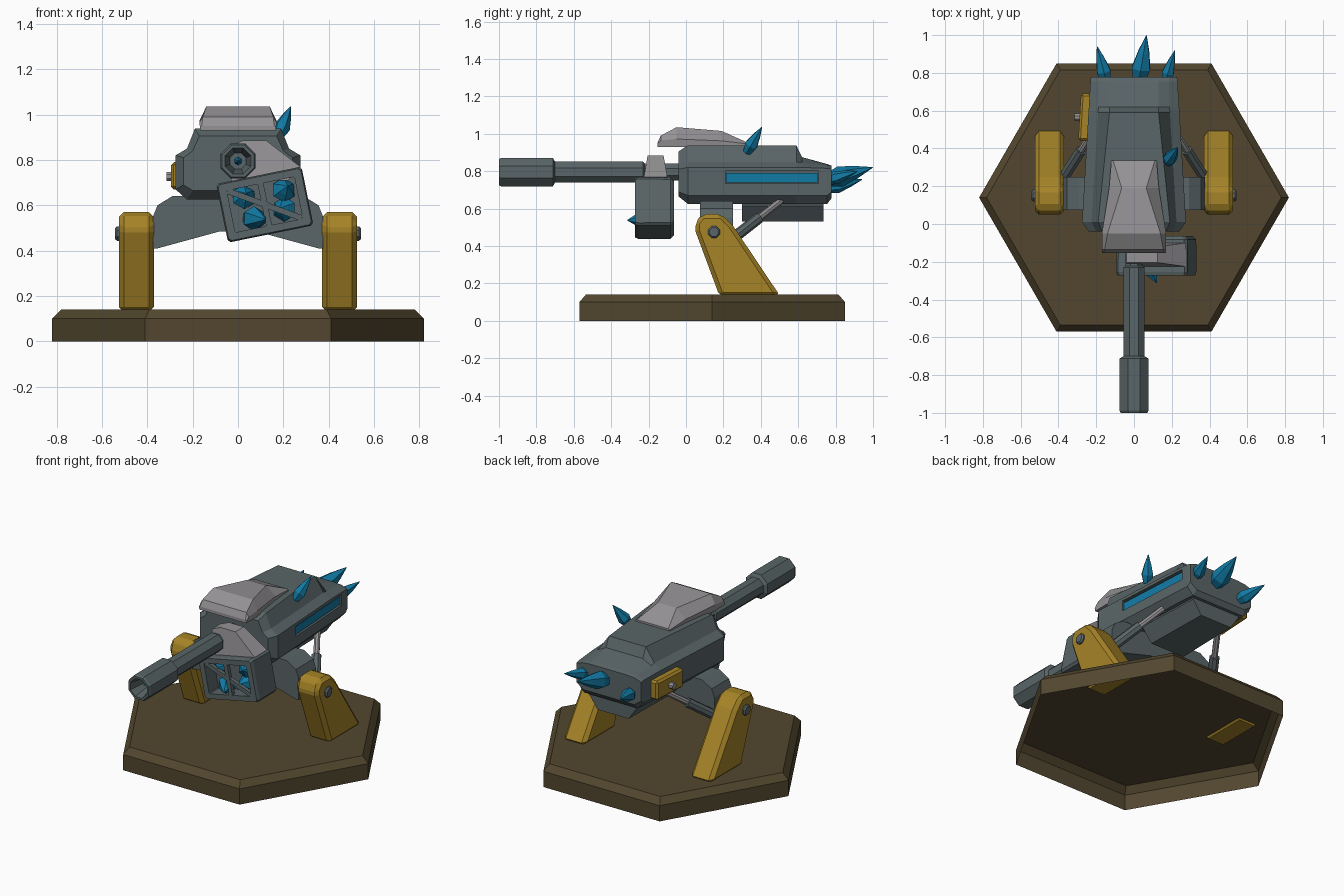
import bpy, bmesh, math
from mathutils import Vector, Matrix

if "Cube" in bpy.data.objects:
    bpy.data.objects.remove(bpy.data.objects["Cube"])


def material(name, rgb):
    m = bpy.data.materials.new(name)
    m.diffuse_color = (*rgb, 1)
    m.use_nodes = True
    m.node_tree.nodes["Principled BSDF"].inputs["Base Color"].default_value = m.diffuse_color
    return m


STEEL = material("steel", (0.10, 0.13, 0.135))
PALE = material("pale_steel", (0.30, 0.29, 0.30))
YELLOW = material("yellow_paint", (0.38, 0.23, 0.02))
BROWN = material("brown_base", (0.085, 0.062, 0.028))
BLUE = material("blue_crystal", (0.006, 0.20, 0.38))


def loft(name, rings, mat, cap_start=True, cap_end=True, bevel=0, matrix=None):
    """Skin a list of equal-length point rings into one flat-shaded object."""
    bm = bmesh.new()
    vs = [[bm.verts.new(p) for p in r] for r in rings]
    n = len(rings[0])
    for a, b in zip(vs, vs[1:]):
        for i in range(n):
            j = (i + 1) % n
            bm.faces.new((a[i], a[j], b[j], b[i]))
    if cap_start:
        bm.faces.new(vs[0])
    if cap_end:
        bm.faces.new(vs[-1])
    bmesh.ops.recalc_face_normals(bm, faces=bm.faces)
    me = bpy.data.meshes.new(name)
    bm.to_mesh(me)
    bm.free()
    me.materials.append(mat)
    ob = bpy.data.objects.new(name, me)
    bpy.context.collection.objects.link(ob)
    if matrix:
        ob.matrix_world = matrix
    if bevel:
        mod = ob.modifiers.new("bevel", 'BEVEL')
        mod.width, mod.segments = bevel, 1
    return ob


def lathe(name, start, end, profile, sides, mat):
    """Rings of (fraction along axis, radius) from start to end."""
    a, d = Vector(start), Vector(end) - Vector(start)
    rot = d.to_track_quat('Z', 'Y')
    rings = []
    for t, r in profile:
        ang = [(k + 0.5) * 2 * math.pi / sides for k in range(sides)]
        rings.append([a + d * t + rot @ Vector((r * math.cos(q), r * math.sin(q), 0)) for q in ang])
    return loft(name, rings, mat)


def spike(name, base, tip, r):
    return lathe(name, base, tip, [(0, r * 0.6), (0.3, r), (0.65, r * 0.6), (1, 0.002)], 6, BLUE)


def box(name, center, size, mat, bevel=0, matrix=None):
    x, y, z = (s / 2 for s in size)
    m = (matrix or Matrix()) @ Matrix.Translation(center)
    rings = [[(-x, s * y, -z), (x, s * y, -z), (x, s * y, z), (-x, s * y, z)] for s in (-1, 1)]
    return loft(name, rings, mat, bevel=bevel, matrix=m)


def mirror_half(half, y):
    """Right-half (x, z) outline, top to bottom -> full ring at depth y."""
    return [(x, y, z) for x, z in half] + [(-x, y, z) for x, z in reversed(half)]


# hexagonal base, open underneath
hexagon = lambda r, z: [(r * math.cos(k * math.pi / 3), 0.14 + r * math.sin(k * math.pi / 3), z) for k in range(6)]
loft("base_plate", [hexagon(0.82, 0), hexagon(0.82, 0.10), hexagon(0.78, 0.14)], BROWN, cap_start=False)

# legs, pivot bolts and struts, both sides
leg = [(0.18, 0.13), (0.05, 0.48), (0.05, 0.525), (0.085, 0.57), (0.19, 0.57), (0.25, 0.51), (0.505, 0.13)]
for s, side in ((-1, "left"), (1, "right")):
    loft(side + "_leg", [[(s * x, y, z) for y, z in leg] for x in (0.37, 0.525)], YELLOW, bevel=0.022)
    lathe(side + "_leg_bolt", (s * 0.50, 0.15, 0.475), (s * 0.542, 0.15, 0.475),
          [(0, 0.034), (0.8, 0.034), (1, 0.026)], 8, STEEL)
    low, high = Vector((s * 0.37, 0.25, 0.44)), Vector((s * 0.19, 0.53, 0.66))
    lathe(side + "_strut_sleeve", low, low.lerp(high, 0.5), [(0, 0.03), (1, 0.03)], 8, STEEL)
    lathe(side + "_strut_rod", low, high, [(0, 0.019), (1, 0.019)], 8, PALE)

# cradle beam between the legs
cradle = [(0.29, 0.64), (0.355, 0.60), (0.375, 0.55), (0.375, 0.41), (0.355, 0.41), (0.08, 0.485)]
loft("cradle", [mirror_half(cradle, y) for y in (0.075, 0.25)], STEEL)

# main hull: cross-sections from front to back
hull = [
    (-0.04, [(0.17, 0.905), (0.20, 0.84), (0.24, 0.81), (0.24, 0.69), (0.20, 0.665)]),
    (0.01, [(0.19, 0.938), (0.225, 0.85), (0.275, 0.82), (0.275, 0.67), (0.225, 0.625)]),
    (0.59, [(0.13, 0.938), (0.19, 0.85), (0.241, 0.82), (0.241, 0.67), (0.20, 0.625)]),
    (0.62, [(0.13, 0.875), (0.188, 0.845), (0.239, 0.82), (0.239, 0.67), (0.20, 0.625)]),
    (0.755, [(0.13, 0.838), (0.185, 0.832), (0.231, 0.815), (0.231, 0.67), (0.19, 0.625)]),
    (0.778, [(0.13, 0.83), (0.185, 0.825), (0.228, 0.81), (0.228, 0.69), (0.18, 0.655)]),
]
body = loft("hull", [mirror_half(h, y) for y, h in hull], STEEL)
loft("hull_keel", [mirror_half(h, y) for y, h in (
    (0.30, [(0.19, 0.64), (0.19, 0.615), (0.12, 0.53)]),
    (0.735, [(0.17, 0.64), (0.17, 0.615), (0.11, 0.53)]))], STEEL)

# glowing slot in the right side
tilt = Matrix.Translation((0.250, 0.46, 0.768)) @ Matrix.Rotation(math.radians(3.4), 4, 'Z')
cutter = box("slot_cutter", (0, 0, 0), (0.06, 0.50, 0.066), STEEL, matrix=tilt)
cutter.hide_render = True
cutter.hide_set(True)
cut = body.modifiers.new("slot", 'BOOLEAN')
cut.operation, cut.object = 'DIFFERENCE', cutter
box("slot_light", (-0.025, 0, -0.003), (0.03, 0.49, 0.05), BLUE, matrix=tilt)

# yellow panel with bolt on the left side
left = Matrix.Translation((-0.258, 0.565, 0.73)) @ Matrix.Rotation(math.radians(-3.4), 4, 'Z')
box("side_panel", (0, 0, 0), (0.06, 0.25, 0.12), YELLOW, bevel=0.012, matrix=left)
lathe("side_panel_bolt", (-0.27, 0.565, 0.727), (-0.315, 0.565, 0.727), [(0, 0.021), (1, 0.021)], 8, PALE)

# pale armour plate on top
plate = [
    (-0.153, [(0.16, 0.95), (0.168, 0.945), (0.165, 0.93)]),
    (-0.135, [(0.155, 0.99), (0.17, 0.965), (0.165, 0.93)]),
    (-0.05, [(0.14, 1.035), (0.17, 0.972), (0.165, 0.93)]),
    (0.19, [(0.065, 1.015), (0.132, 0.962), (0.13, 0.93)]),
    (0.335, [(0.11, 0.95), (0.12, 0.945), (0.12, 0.93)]),
]
loft("top_armour", [mirror_half(h, y) for y, h in plate], PALE)

# barrel and hollow muzzle
lathe("barrel", (0, 0.0, 0.795), (0, -0.74, 0.795), [(0, 0.05), (0.3, 0.05), (0.31, 0.06), (1, 0.06)], 8, STEEL)
lathe("muzzle", (0, -0.70, 0.795), (0, -1.0, 0.795),
      [(0, 0.06), (0.04, 0.083), (0.96, 0.083), (1, 0.076), (1, 0.062), (0.65, 0.038)], 8, STEEL)
spike("muzzle_core", (0, -0.78, 0.795), (0, -0.95, 0.795), 0.032)

# bracket holding the canister onto the barrel
bracket = [(-0.04, 0.86), (0.02, 0.885), (0.125, 0.885), (0.275, 0.77), (0.22, 0.71), (-0.03, 0.71)]
ring = [[(x, y + (0.02 * k if z > 0.8 else 0), z) for x, z in bracket] for y, k in ((-0.225, 1), (-0.10, -1))]
loft("canister_bracket", ring, PALE)


# tilted crystal canister with a recessed front
def chamfered(w, h, c, y):
    return [(w - c, y, h), (w, y, h - c), (w, y, c - h), (w - c, y, -h),
            (c - w, y, -h), (-w, y, c - h), (-w, y, h - c), (c - w, y, h)]


place = Matrix.Translation((0.118, -0.168, 0.603)) @ Matrix.Rotation(math.radians(-11.5), 4, 'Y')
loft("canister", [chamfered(0.175, 0.115, 0.015, 0.105), chamfered(0.192, 0.132, 0.015, 0.085),
                  chamfered(0.192, 0.132, 0.012, -0.085), chamfered(0.186, 0.126, 0.012, -0.105),
                  chamfered(0.152, 0.094, 0.005, -0.105), chamfered(0.152, 0.094, 0.005, -0.01)],
     STEEL, matrix=place)
box("canister_bar_upright", (0, -0.09, 0), (0.026, 0.025, 0.19), STEEL, matrix=place)
diag = place @ Matrix.Rotation(math.atan2(0.094, 0.152), 4, 'Y')
box("canister_bar_diagonal", (0, -0.088, 0), (0.35, 0.025, 0.026), STEEL, matrix=diag)
for i, (x, z, dx, dz, y) in enumerate((
        (-0.09, 0.045, 0.02, 0.02, -0.09), (0.085, 0.04, 0.03, 0.02, -0.095),
        (-0.08, -0.045, 0.07, -0.02, -0.145), (0.09, -0.04, -0.03, 0.01, -0.09))):
    spike(f"canister_crystal_{i + 1}", place @ Vector((x, 0, z)), place @ Vector((x + dx, y, z + dz)), 0.055)

# crystals growing from the hull
for i, (base, tip, r) in enumerate((
        ((-0.145, 0.75, 0.71), (-0.195, 0.94, 0.755), 0.042),
        ((0.025, 0.75, 0.75), (0.066, 0.998, 0.82), 0.056),
        ((0.165, 0.75, 0.75), (0.215, 0.917, 0.80), 0.036),
        ((0.175, 0.325, 0.90), (0.232, 0.405, 1.035), 0.038))):
    spike(f"hull_crystal_{i + 1}", base, tip, r)
